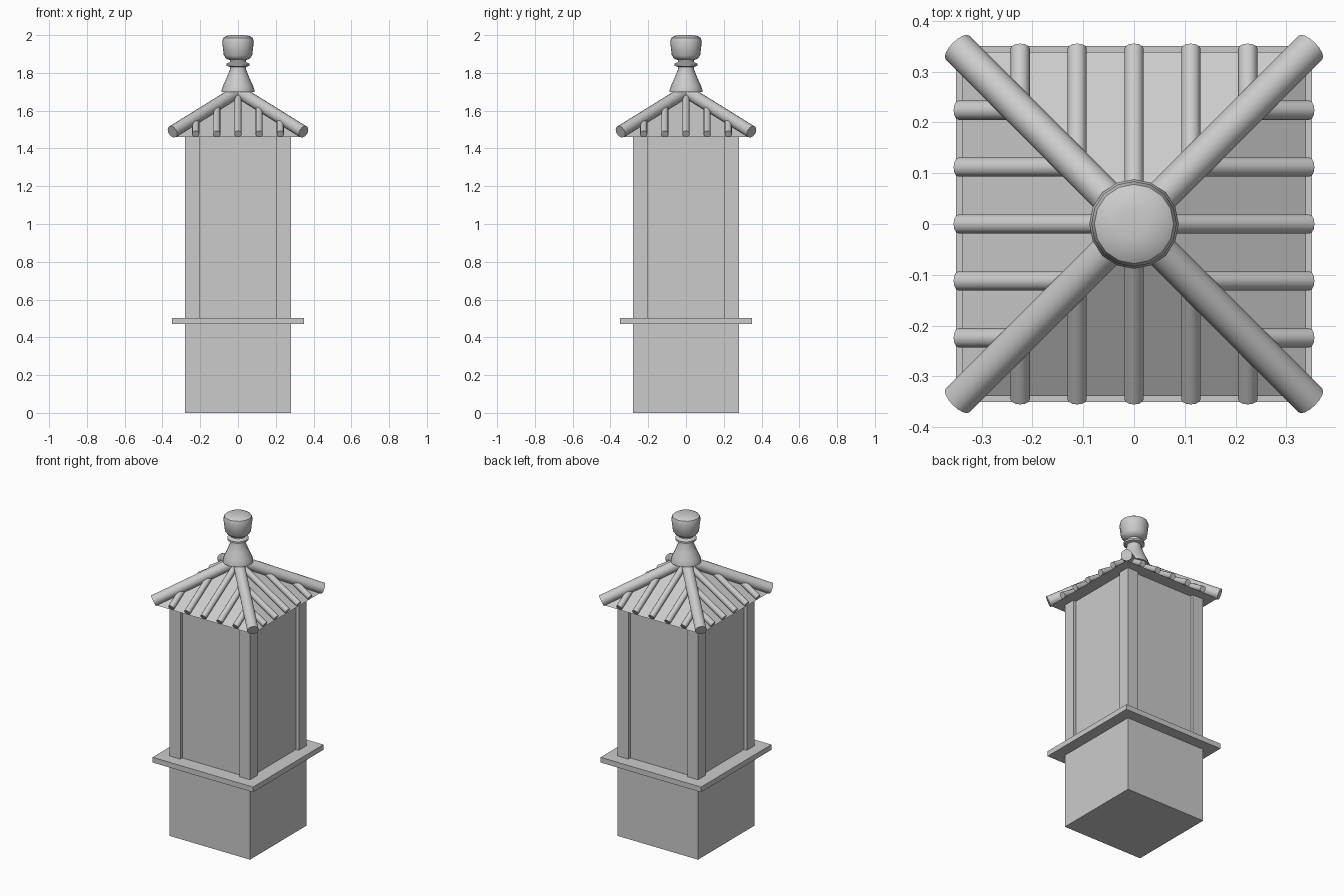
import bpy, bmesh, math
from mathutils import Vector

if "Cube" in bpy.data.objects:
    bpy.data.objects.remove(bpy.data.objects["Cube"])


def finish(name, bm, smooth=False):
    bmesh.ops.recalc_face_normals(bm, faces=bm.faces)
    me = bpy.data.meshes.new(name)
    bm.to_mesh(me)
    bm.free()
    ob = bpy.data.objects.new(name, me)
    bpy.context.collection.objects.link(ob)
    if smooth:
        bpy.ops.object.select_all(action='DESELECT')
        ob.select_set(True)
        bpy.context.view_layer.objects.active = ob
        bpy.ops.object.shade_smooth_by_angle(angle=math.radians(35))
    return ob


def box(name, x0, x1, y0, y1, z0, z1):
    bm = bmesh.new()
    bmesh.ops.create_cube(bm, size=1)
    for v in bm.verts:
        v.co = ((x0 + x1) / 2 + v.co.x * (x1 - x0),
                (y0 + y1) / 2 + v.co.y * (y1 - y0),
                (z0 + z1) / 2 + v.co.z * (z1 - z0))
    return finish(name, bm)


def rod(name, a, b, r, sides=16):
    a, b = Vector(a), Vector(b)
    bm = bmesh.new()
    bmesh.ops.create_cone(bm, cap_ends=True, segments=sides, radius1=r, radius2=r,
                          depth=(b - a).length)
    rot = (b - a).to_track_quat('Z', 'Y')
    for v in bm.verts:
        v.co = rot @ v.co + (a + b) / 2
    return finish(name, bm, True)


# Plinth, ledge and recessed shaft
box("plinth", -0.28, 0.28, -0.28, 0.28, 0, 0.47)
box("ledge", -0.35, 0.35, -0.35, 0.35, 0.47, 0.503)
box("shaft", -0.26, 0.26, -0.26, 0.26, 0.503, 1.46)

# Corner posts and roof hips
SLOPE = 0.62
for sx in (-1, 1):
    for sy in (-1, 1):
        xs = sorted((sx * 0.205, sx * 0.28))
        ys = sorted((sy * 0.205, sy * 0.28))
        box("corner_post", *xs, *ys, 0.503, 1.46)
        rod("roof_hip", (sx * 0.347, sy * 0.347, 1.488),
            (sx * 0.02, sy * 0.02, 1.488 + 0.327 * SLOPE), 0.033)

# Pyramid roof
bm = bmesh.new()
rim = [bm.verts.new((x, y, 1.46)) for x, y in
       ((-0.338, -0.338), (0.338, -0.338), (0.338, 0.338), (-0.338, 0.338))]
apex = bm.verts.new((0, 0, 1.46 + 0.338 * SLOPE))
bm.faces.new(rim[::-1])
for i in range(4):
    bm.faces.new((rim[i], rim[(i + 1) % 4], apex))
finish("roof", bm)

# Roof ribs on all four slopes
for side in range(4):
    c, s = (1, 0, -1, 0)[side], (0, 1, 0, -1)[side]
    for i in range(-2, 3):
        t = i * 0.112
        top = max(abs(t), 0.04)
        pts = [(t, -0.345, 1.477), (t, -top, 1.477 + (0.345 - top) * SLOPE)]
        rod("roof_rib", *[(c * x - s * y, s * x + c * y, z) for x, y, z in pts], 0.019, 12)

# Turned finial
profile = [(0.088, 1.70), (0.088, 1.708), (0.078, 1.735), (0.06, 1.775), (0.042, 1.82),
           (0.042, 1.832), (0.061, 1.837), (0.061, 1.848), (0.043, 1.858), (0.043, 1.868),
           (0.062, 1.875), (0.075, 1.892), (0.084, 1.965), (0.078, 1.985), (0.06, 1.996),
           (0.028, 2.0)]
N = 16
bm = bmesh.new()
rings = [[bm.verts.new((r * math.cos(2 * math.pi * k / N), r * math.sin(2 * math.pi * k / N), z))
          for k in range(N)] for r, z in profile]
for lo, hi in zip(rings, rings[1:]):
    for k in range(N):
        j = (k + 1) % N
        bm.faces.new((lo[k], lo[j], hi[j], hi[k]))
bm.faces.new(rings[0][::-1])
bm.faces.new(rings[-1])
finish("finial", bm, True)
